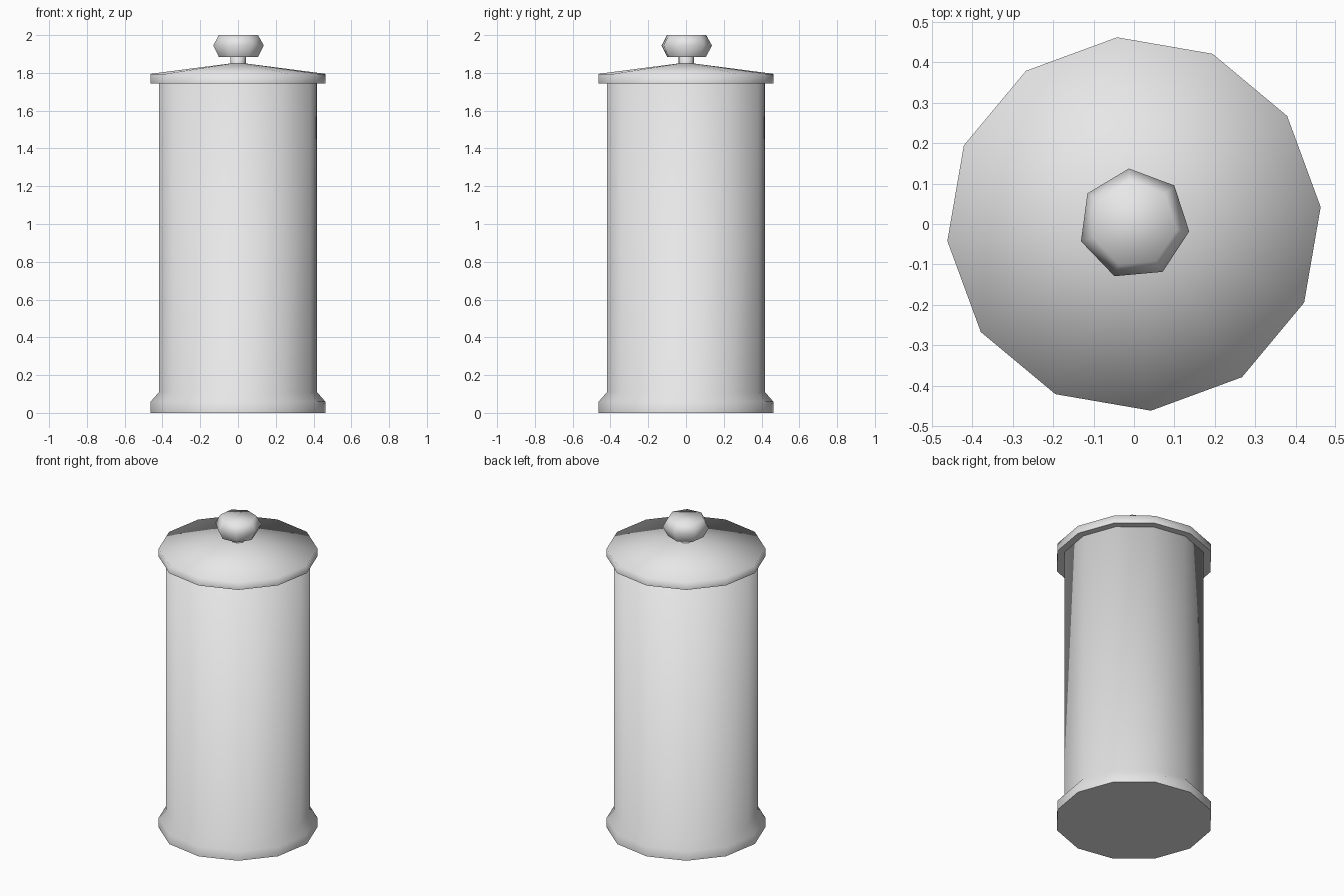
import bpy
import bmesh
from math import sin, cos, pi, radians

cube = bpy.data.objects.get("Cube")
if cube:
    bpy.data.objects.remove(cube, do_unlink=True)

# Single plain grey
grey = bpy.data.materials.new("plain_grey")
grey.use_nodes = True
colour = (0.8, 0.8, 0.8, 1.0)
grey.diffuse_color = colour
grey.node_tree.nodes["Principled BSDF"].inputs["Base Color"].default_value = colour


def turned(name, sides, turn, profile):
    """Lathe (radius, height) points into a closed, smooth low-poly solid."""
    bm = bmesh.new()
    angles = [radians(turn) + 2 * pi * i / sides for i in range(sides)]
    rings = [[bm.verts.new((r * cos(a), r * sin(a), z)) for a in angles]
             for r, z in profile]
    for low, high in zip(rings, rings[1:]):
        for i in range(sides):
            j = (i + 1) % sides
            bm.faces.new((low[i], low[j], high[j], high[i]))
    bottom = bm.faces.new(rings[0][::-1])
    bm.faces.new(rings[-1])
    for face in bm.faces:
        face.smooth = True
    # Only the underside keeps a crisp edge
    for edge in bottom.edges:
        edge.smooth = False
    mesh = bpy.data.meshes.new(name)
    bm.to_mesh(mesh)
    bm.free()
    mesh.materials.append(grey)
    obj = bpy.data.objects.new(name, mesh)
    bpy.context.collection.objects.link(obj)
    return obj


# Canister with a flared foot
turned("body", 12, 5.2, [(0.464, 0), (0.464, 0.06), (0.42, 0.11), (0.42, 1.745)])
# Shallow conical lid with a straight rim
turned("lid", 12, 5.2, [(0.464, 1.745), (0.464, 1.795), (0.04, 1.85)])
# Knob and its stem
turned("knob_stem", 7, 95.2, [(0.042, 1.84), (0.042, 1.9)])
turned("knob", 7, 95.2, [(0.107, 1.885), (0.138, 1.945), (0.107, 2.0)])
